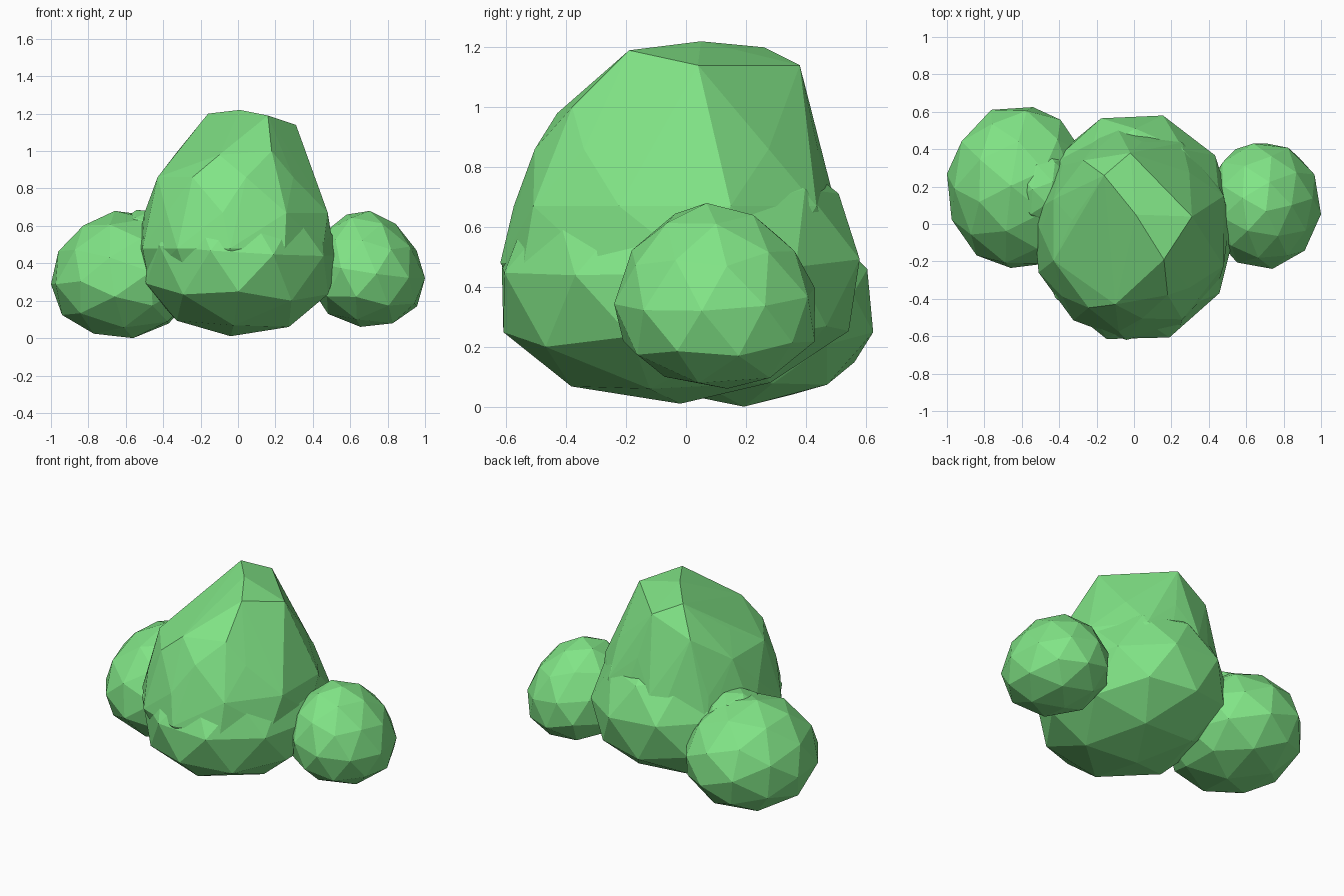
import bpy, bmesh, math
from mathutils import Euler

if "Cube" in bpy.data.objects:
    bpy.data.objects.remove(bpy.data.objects["Cube"])

green = bpy.data.materials.new("leaf_green")
green.diffuse_color = (0.22, 0.78, 0.24, 1)
green.use_nodes = True
green.node_tree.nodes["Principled BSDF"].inputs["Base Color"].default_value = green.diffuse_color


def finish(bm, name):
    bmesh.ops.recalc_face_normals(bm, faces=bm.faces)
    me = bpy.data.meshes.new(name)
    bm.to_mesh(me)
    bm.free()
    me.materials.append(green)
    ob = bpy.data.objects.new(name, me)
    bpy.context.collection.objects.link(ob)
    return ob


def fit(points, lo, hi):
    """Stretch points along each axis to fill the box lo..hi."""
    for i in range(len(lo)):
        a = min(p[i] for p in points)
        b = max(p[i] for p in points)
        for p in points:
            p[i] = lo[i] + (p[i] - a) / (b - a) * (hi[i] - lo[i])


def blob(name, lo, hi, spin, taper=0.0, lean=(0, 0)):
    """Faceted ball, turned, narrowed upwards, then fitted to the box lo..hi."""
    bm = bmesh.new()
    bmesh.ops.create_icosphere(bm, subdivisions=2, radius=1)
    rot = Euler([math.radians(a) for a in spin]).to_matrix()
    for v in bm.verts:
        p = rot @ v.co
        k = 1 - taper * p.z
        v.co = (p.x * k + lean[0] * p.z, p.y * k + lean[1] * p.z, p.z)
    fit([v.co for v in bm.verts], lo, hi)
    return finish(bm, name)


# Foliage clumps around the bottom
blob("lower_foliage", (-0.53, -0.615, 0.01), (0.55, 0.58, 0.95), (4, 3, 20), 0.13, (0.0, 0.06))
blob("left_foliage", (-1.0, -0.235, 0.0), (-0.24, 0.625, 0.68), (12, 20, 60), 0.09, (0.03, 0.03))
blob("left_foliage_bump", (-0.67, -0.03, 0.3), (-0.32, 0.40, 0.685), (20, 10, 0))
blob("right_foliage", (0.39, -0.24, 0.06), (1.0, 0.43, 0.68), (5, 8, 10), 0.17, (-0.07, -0.04))

# Tall crown: shrinking rings closed by a diagonal wedge-shaped top
# each ring: z, x min, x max, y min, y max, sides, turn
rings = [(0.32, -0.48, 0.45, -0.52, 0.46, 9, 0),
         (0.48, -0.54, 0.51, -0.62, 0.52, 11, 0.1),
         (0.67, -0.50, 0.48, -0.575, 0.50, 9, 0.35),
         (0.86, -0.43, 0.395, -0.505, 0.44, 9, 0.0)]
bm = bmesh.new()
for z, x0, x1, y0, y1, n, turn in rings:
    ring = [[math.cos(turn + i * math.tau / n), math.sin(turn + i * math.tau / n)]
            for i in range(n)]
    fit(ring, (x0, y0), (x1, y1))
    for x, y in ring:
        bm.verts.new((x, y, z))
top = [(0.01, 0.05, 1.22), (-0.16, 0.26, 1.20), (0.16, -0.19, 1.19),
       (-0.02, 0.38, 1.14), (0.31, 0.04, 1.14),
       (-0.10, -0.43, 0.98), (-0.33, 0.02, 0.99), (0.18, -0.38, 1.0), (-0.27, 0.34, 1.02)]
for p in top:
    bm.verts.new(p)
bmesh.ops.convex_hull(bm, input=bm.verts[:])
loose = [v for v in bm.verts if not v.link_faces]
bmesh.ops.delete(bm, geom=loose, context='VERTS')
finish(bm, "upper_foliage")
